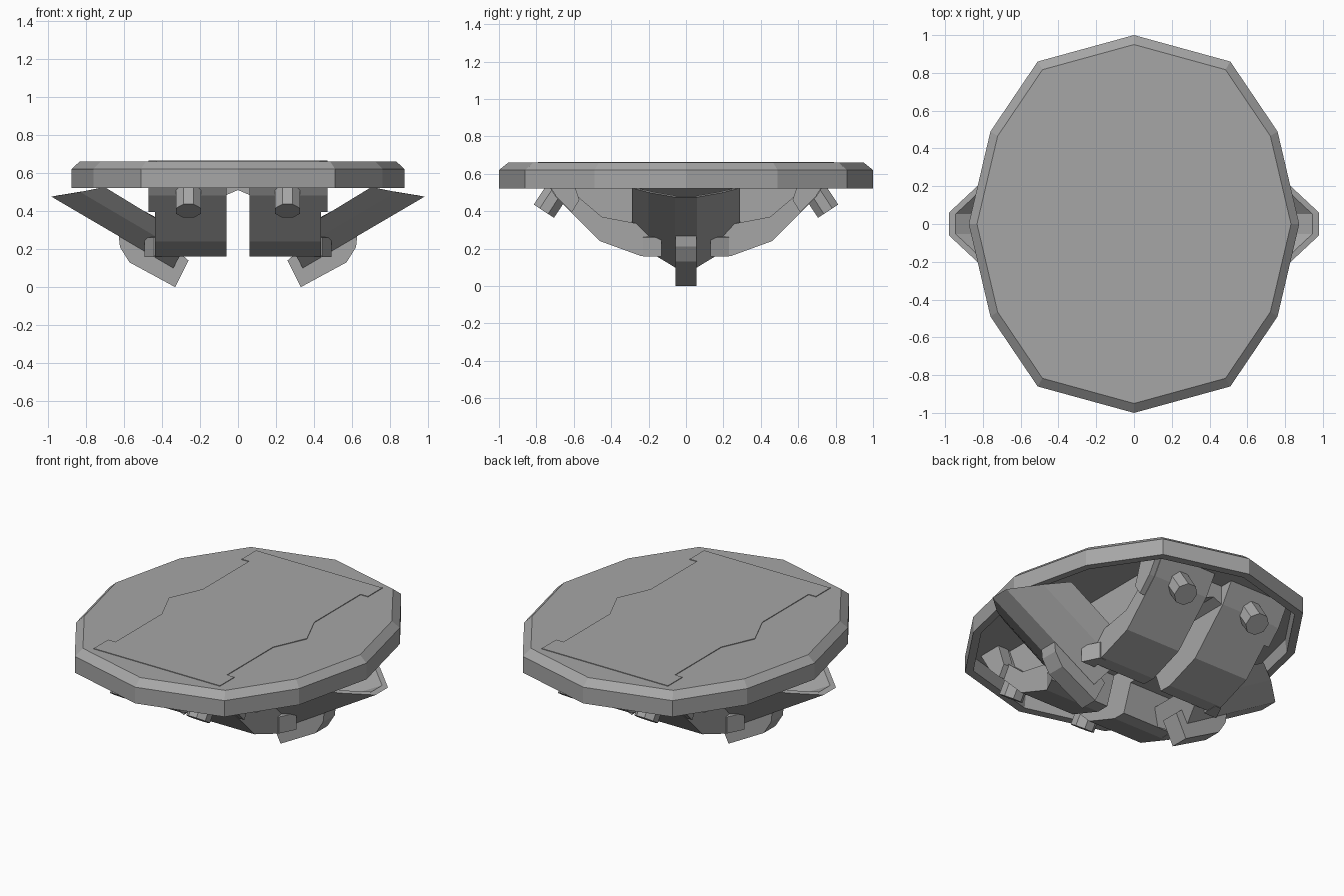
import bpy, bmesh, math
from mathutils import Vector

if "Cube" in bpy.data.objects:
    bpy.data.objects.remove(bpy.data.objects["Cube"])

GREY = bpy.data.materials.new("grey")
GREY.diffuse_color = (0.38, 0.38, 0.38, 1)
GREY.use_nodes = True
GREY.node_tree.nodes["Principled BSDF"].inputs["Base Color"].default_value = GREY.diffuse_color


def finish(name, bm):
    bmesh.ops.recalc_face_normals(bm, faces=bm.faces)
    me = bpy.data.meshes.new(name)
    bm.to_mesh(me)
    bm.free()
    me.materials.append(GREY)
    ob = bpy.data.objects.new(name, me)
    bpy.context.collection.objects.link(ob)
    return ob


def loft(name, rings):
    """Bridge equal-length rings and cap both ends."""
    bm = bmesh.new()
    vs = [[bm.verts.new(p) for p in r] for r in rings]
    n = len(vs[0])
    bm.faces.new(vs[0])
    bm.faces.new(vs[-1])
    for a, b in zip(vs, vs[1:]):
        for i in range(n):
            j = (i + 1) % n
            bm.faces.new((a[i], a[j], b[j], b[i]))
    return finish(name, bm)


# Twelve-sided oval disc: chamfered top, hollow underside
QUARTER = [(0.875, 0), (0.76, 0.49), (0.51, 0.86), (0, 1)]
half = QUARTER + [(-x, y) for x, y in QUARTER[-2::-1]]
OVAL = half + [(x, -y) for x, y in half[-2:0:-1]]


def oval(scale, z):
    return [(x * scale, y * scale, z) for x, y in OVAL]


loft("disc", [oval(0.95, 0.66), oval(1, 0.62), oval(1, 0.52),
              oval(0.95, 0.52), oval(0.94, 0.6)])

# Thin notched plate on top of the disc
side = [(0.43, -0.79), (0.43, -0.65), (0.38, -0.65), (0.38, -0.2), (0.47, 0),
        (0.38, 0.2), (0.38, 0.65), (0.43, 0.65), (0.43, 0.79)]
outline = side + [(-x, -y) for x, y in side]
loft("top_plate", [[(x, y, z) for x, y in outline] for z in (0.655, 0.664)])

# Curved crescent arm profile (y, z), from the top outside to the inner end
ARM = [(0.78, 0.61), (0.70, 0.48), (0.46, 0.24), (0.24, 0.16), (0.16, 0.16),
       (0.10, 0.33), (0.24, 0.33), (0.45, 0.37), (0.58, 0.48), (0.63, 0.61)]
# Ear profile (y, z) that widens the top of each arm
EAR = [(0.775, 0.61), (0.695, 0.48), (0.61, 0.395), (0.57, 0.46), (0.62, 0.61)]
# Inner hull profile (y, z) that fills each side above the arms
HULL = [(0.64, 0.61), (0.58, 0.48), (0.45, 0.37), (0.24, 0.33)]
HULL += [(-y, z) for y, z in reversed(HULL)]
# Roof between the two sides (x, z), with a raised notch
ROOF = [(-0.07, 0.61), (-0.07, 0.48), (0, 0.51), (0.07, 0.48), (0.07, 0.61)]
loft("centre_roof", [[(x, y, z) for x, z in ROOF] for y in (-0.69, 0.69)])

for sx, lr in ((-1, "left"), (1, "right")):
    loft(lr + "_hull", [[(sx * x, y, z) for y, z in HULL] for x in (0.06, 0.38)])
    for sy, end in ((-1, "front"), (1, "back")):
        loft(f"{end}_{lr}_arm",
             [[(sx * x, sy * y, z) for y, z in ARM] for x in (0.06, 0.435)])
        loft(f"{end}_{lr}_ear",
             [[(sx * x, sy * y, z) for y, z in EAR] for x in (0.40, 0.47)])
        # Octagonal stud pointing down and outward
        axis = Vector((0, sy * 0.55, -0.835))
        u, v = Vector((1, 0, 0)), axis.cross(Vector((1, 0, 0)))
        tip = Vector((sx * 0.26, sy * 0.76, 0.40))
        angles = [math.pi / 8 + k * math.pi / 4 for k in range(8)]
        loft(f"{end}_{lr}_stud",
             [[tip - axis * d + (u * math.cos(a) + v * math.sin(a)) * 0.07
               for a in angles] for d in (0, 0.17)])
        # Flare where the arm meets the wing
        loft(f"{end}_{lr}_flare",
             [[(sx * x, sy * y, z) for x, z in
               ((0.40, 0.158), (x1, 0.158), (x1, 0.26), (0.40, 0.28))]
              for y, x1 in ((0.23, 0.44), (0.13, 0.49))])

# Half-octagonal slanted side wings, scooped out from above
WING_TOP = [(0.98, 0.06, 0.475), (0.83, 0.2, 0.50), (0.70, 0.29, 0.525)]
WING_END = [(0.34, 0.06, 0.10), (0.294, 0.2, 0.185), (0.257, 0.29, 0.255)]
SCOOP = [(0.945, 0.052, 0.482), (0.81, 0.178, 0.504), (0.72, 0.255, 0.522)]
SLOPE = Vector((-0.88, 0, -0.475))
SCOOP_END = [Vector(p) + SLOPE * d for p, d in zip(SCOOP, (0.6, 0.45, 0.38))]
HOOK = [(0.63, 0.30), (0.62, 0.21), (0.57, 0.13), (0.33, 0.0),
        (0.26, 0.14), (0.40, 0.26)]


def mirror_ring(pts, sx):
    pts = [tuple(p) for p in pts]
    ring = pts + [(x, -y, z) for x, y, z in reversed(pts)]
    return [(sx * x, y, z) for x, y, z in ring]


for sx, lr in ((-1, "left"), (1, "right")):
    loft(lr + "_wing", [mirror_ring(r, sx) for r in
                        (WING_END, WING_TOP, SCOOP, SCOOP_END)])
    # Hook hanging beneath the wing
    loft(lr + "_hook", [[(sx * x, y, z) for x, z in HOOK] for y in (-0.057, 0.057)])
